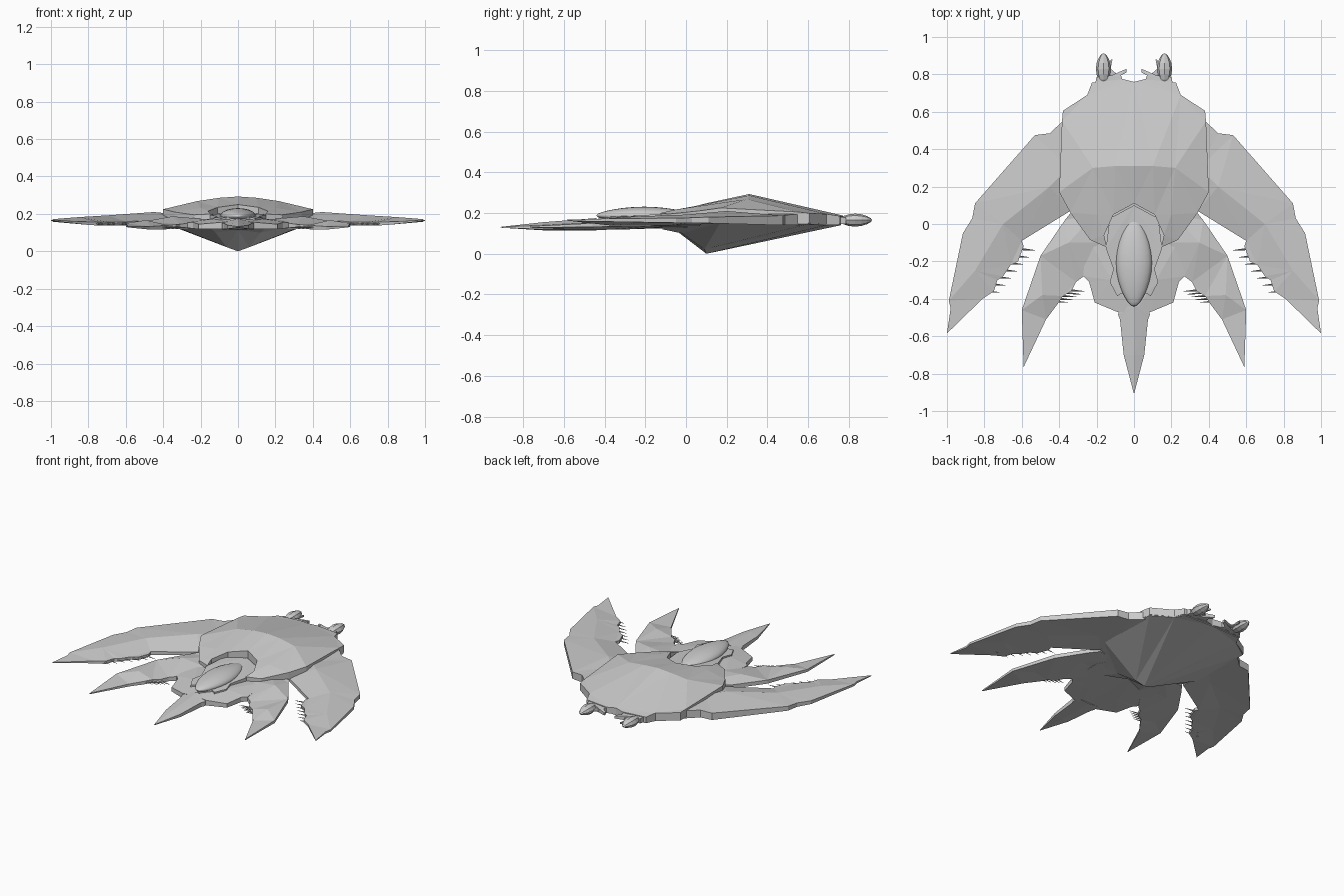
import bpy, bmesh, math
from mathutils import Vector, Matrix
from mathutils.geometry import delaunay_2d_cdt


def finish(name, bm):
    mesh = bpy.data.meshes.new(name)
    bm.to_mesh(mesh)
    bm.free()
    ob = bpy.data.objects.new(name, mesh)
    bpy.context.collection.objects.link(ob)
    return ob


def mirror(ob):
    m = ob.modifiers.new("mirror", 'MIRROR')
    m.use_axis[0] = True
    m.use_mirror_merge = True
    m.merge_threshold = 0.0005


def plate(name, rim, ridge=()):
    """Right half of a faceted shell: points are (x, y, top z, bottom z)."""
    pts = list(rim) + list(ridge)
    out = delaunay_2d_cdt([Vector(p[:2]) for p in pts], [],
                          [list(range(len(rim)))], 1, 1e-5)
    verts, faces, orig = out[0], out[2], out[3]
    bm = bmesh.new()
    top, bot = [], []
    for v, o in zip(verts, orig):
        p = pts[o[0]]
        top.append(bm.verts.new((v.x, v.y, p[2])))
        bot.append(bm.verts.new((v.x, v.y, p[3])))
    directed = set()
    for f in faces:
        bm.faces.new([top[i] for i in f])
        bm.faces.new([bot[i] for i in reversed(f)])
        directed |= {(f[i], f[(i + 1) % len(f)]) for i in range(len(f))}
    for a, b in directed:
        on_axis = abs(verts[a].x) < 1e-4 and abs(verts[b].x) < 1e-4
        if (b, a) not in directed and not on_axis:
            bm.faces.new([top[b], top[a], bot[a], bot[b]])
    bmesh.ops.delete(bm, geom=[v for v in bm.verts if not v.link_faces], context='VERTS')
    ob = finish(name, bm)
    mirror(ob)
    return ob


def pod(name, centre, radii, segs, rings):
    """Pointed ellipsoid lying along y."""
    bm = bmesh.new()
    bmesh.ops.create_uvsphere(bm, u_segments=segs, v_segments=rings, radius=1)
    bmesh.ops.rotate(bm, verts=bm.verts, matrix=Matrix.Rotation(math.pi / 2, 3, 'X'))
    for v in bm.verts:
        pinch = 1 - 0.25 * v.co.y ** 2
        v.co = Vector(centre) + Vector((v.co.x * radii[0] * pinch, v.co.y * radii[1],
                                        v.co.z * radii[2] * pinch))
    return finish(name, bm)


def barbs(name, first, last, count, length, z):
    """Row of thin spikes along a wing's inner edge; first and last are tips."""
    bm = bmesh.new()
    for i in range(count):
        tip = Vector(first).lerp(Vector(last), i / (count - 1)).to_3d()
        tip.z = z
        root = tip + Vector((length, 0.008, 0.004))
        d = root - tip
        mat = Matrix.Translation((root + tip) / 2) @ d.to_track_quat('Z', 'Y').to_matrix().to_4x4()
        bmesh.ops.create_cone(bm, cap_ends=True, segments=4, radius1=0.001,
                              radius2=0.008, depth=d.length, matrix=mat)
    mirror(finish(name, bm))


# Domed upper shell with the cockpit notch
plate("upper_shell", [
    (0, .11, .25, .16), (.11, .05, .235, .16), (.16, -.06, .215, .16),
    (.145, -.125, .2, .155), (.235, -.085, .195, .155), (.34, .06, .21, .16),
    (.40, .17, .225, .16), (.385, .55, .205, .15), (.38, .605, .2, .15),
    (.25, .69, .195, .145), (.225, .755, .185, .145), (.06, .775, .185, .145),
    (0, .76, .19, .145), (0, .31, .293, .16)],
    [(.22, .30, .268, .16), (.10, .31, .286, .16), (.2, .05, .232, .16)])

# Keeled belly
plate("belly_keel", [
    (0, .76, .17, .14), (0, .10, .17, .0), (0, -.05, .16, .115),
    (.14, -.115, .16, .12), (.235, -.08, .165, .145), (.395, .17, .17, .155),
    (.38, .6, .17, .145), (.25, .69, .17, .14), (.22, .75, .17, .14)],
    [(.06, .09, .17, .022), (.12, -.02, .17, .10)])

# Front deck, nose spike and collar around the canopy
plate("front_deck", [
    (0, .06, .17, .13), (0, -.475, .165, .12), (.09, -.47, .155, .12),
    (.21, -.42, .145, .118), (.24, -.31, .155, .122), (.27, -.28, .155, .125),
    (.26, -.05, .17, .13), (.2, .06, .17, .13)], [(.12, -.3, .175, .12)])
plate("nose_spike", [
    (0, -.44, .175, .115), (0, -.7, .155, .115), (0, -.91, .132, .128),
    (.055, -.7, .14, .12), (.075, -.51, .15, .12), (.085, -.485, .15, .12),
    (.075, -.44, .155, .12)])
plate("canopy_collar", [
    (0, .1, .205, .15), (0, -.43, .18, .15), (.065, -.37, .182, .15),
    (.09, -.385, .178, .15), (.13, -.31, .182, .15), (.11, -.24, .187, .15),
    (.15, -.13, .195, .15), (.13, .03, .2, .15)])

# Canopy
canopy = pod("canopy", (0, -.205, .188), (.096, .235, .043), 20, 14)
bpy.context.view_layer.objects.active = canopy
canopy.select_set(True)
bpy.ops.object.shade_smooth_by_angle(angle=math.radians(40))

# Large outer wings
plate("outer_wing", [
    (.36, .57, .195, .14), (.35, .3, .2, .145), (.34, .07, .165, .145),
    (.6, -.09, .16, .138), (.59, -.12, .158, .138), (.62, -.2, .158, .138),
    (.66, -.22, .158, .138), (.70, -.28, .158, .138), (.73, -.30, .158, .138),
    (.75, -.36, .158, .138), (.81, -.40, .158, .142), (1, -.585, .168, .163),
    (.98, -.45, .17, .158), (.99, -.41, .172, .158), (.915, -.05, .175, .152),
    (.865, .03, .177, .15), (.85, .11, .18, .15), (.53, .475, .187, .14),
    (.45, .485, .19, .14)],
    [(.45, .2, .21, .15), (.70, 0, .192, .15), (.85, -.25, .183, .152)])

# Smaller inner wings
plate("inner_wing", [
    (.2, .06, .17, .13), (.15, -.1, .17, .13), (.27, -.28, .15, .12),
    (.31, -.31, .145, .118), (.335, -.36, .143, .118), (.38, -.385, .14, .118),
    (.41, -.43, .137, .116), (.47, -.51, .133, .116), (.59, -.765, .135, .128),
    (.6, -.46, .15, .132), (.5, -.17, .16, .135), (.37, .02, .165, .14),
    (.33, .07, .17, .14)],
    [(.35, -.1, .187, .132), (.49, -.38, .167, .13)])

# Barbs on both wing pairs
barbs("outer_barbs", (.53, -.14), (.72, -.365), 7, .10, .146)
barbs("inner_barbs", (.265, -.36), (.35, -.42), 5, .10, .126)

# Rear block with tabs, pod struts and engine pods
plate("rear_block", [
    (.05, .74, .18, .145), (.21, .74, .182, .145), (.20, .785, .178, .147),
    (.12, .795, .178, .147), (.04, .83, .172, .155), (.04, .81, .172, .155),
    (.07, .795, .178, .147)])
plate("pod_strut", [
    (.09, .80, .168, .158), (.15, .79, .168, .158), (.15, .83, .168, .158),
    (.122, .88, .168, .158), (.115, .88, .168, .158), (.125, .83, .168, .158)])
mirror(pod("engine_pod", (.163, .83, .165), (.041, .083, .032), 8, 8))
